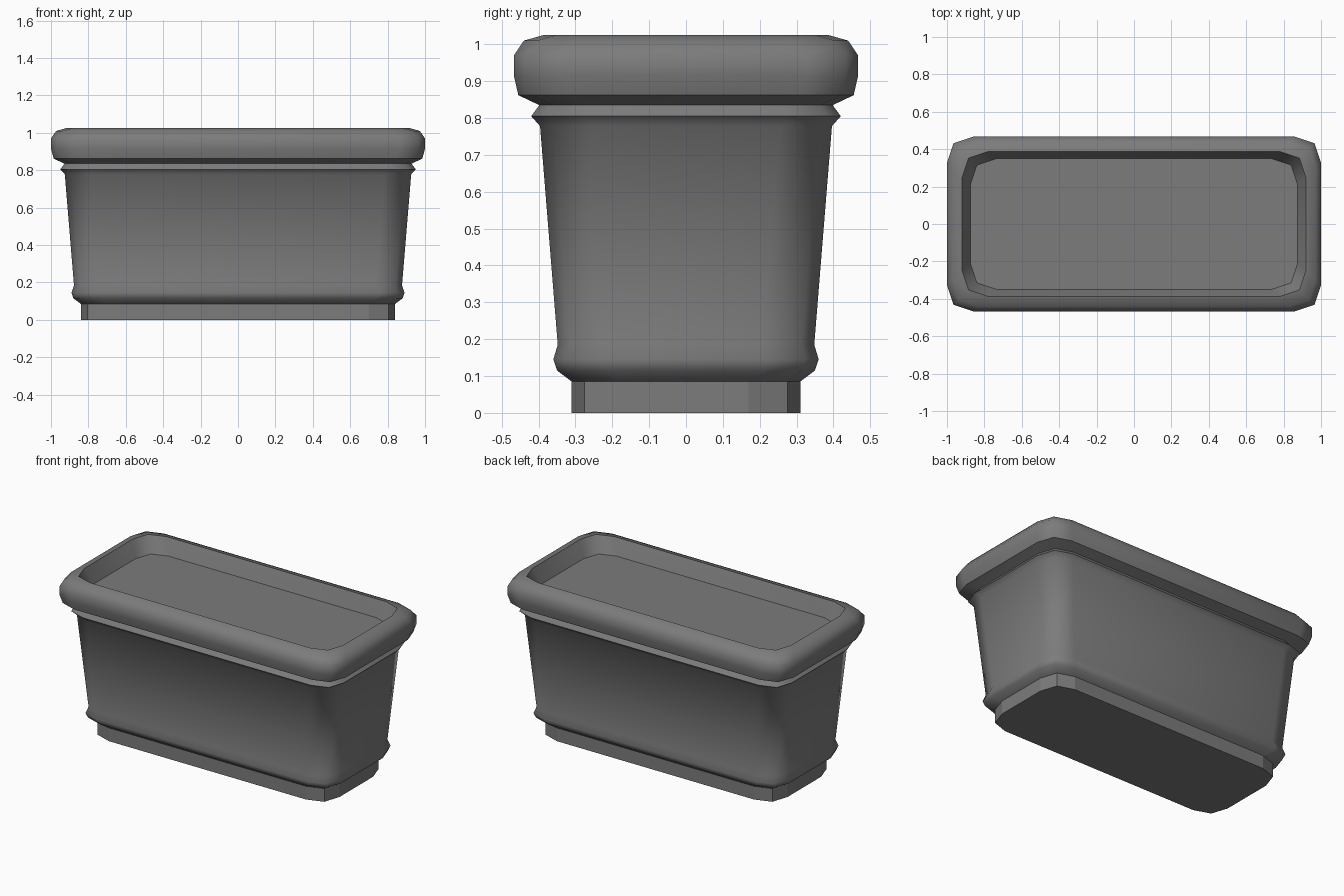
import bpy
import bmesh

cube = bpy.data.objects.get("Cube")
if cube:
    bpy.data.objects.remove(cube, do_unlink=True)

# Single stone-grey material
grey = bpy.data.materials.new("stone_grey")
grey.use_nodes = True
colour = (0.2, 0.2, 0.2, 1)
grey.diffuse_color = colour
bsdf = next(n for n in grey.node_tree.nodes if n.type == 'BSDF_PRINCIPLED')
bsdf.inputs["Base Color"].default_value = colour
bsdf.inputs["Roughness"].default_value = 0.8


def outline(hx, hy, r=0.14, cut=0.035):
    """Rectangle whose corners are softened with three points, anticlockwise."""
    corner = [(hx, hy - r), (hx - cut, hy - cut), (hx - r, hy)]
    points = []
    for sx, sy in ((1, 1), (-1, 1), (-1, -1), (1, -1)):
        quarter = [(x * sx, y * sy) for x, y in corner]
        points += quarter if sx * sy > 0 else quarter[::-1]
    return points


def loft(name, profile, sharp=(), smooth=True, bottom=False, top=False):
    """Skin outlines of (half length, half width, height); sharp lists ring indices."""
    bm = bmesh.new()
    rings = [[bm.verts.new((x, y, z)) for x, y in outline(hx, hy)]
             for hx, hy, z in profile]
    count = len(rings[0])
    for low, high in zip(rings, rings[1:]):
        for i in range(count):
            j = (i + 1) % count
            bm.faces.new((low[i], low[j], high[j], high[i]))
    if bottom:
        bm.faces.new(rings[0][::-1])
    if top:
        bm.faces.new(rings[-1])
    for face in bm.faces:
        face.smooth = smooth
    for index in sharp:
        ring = rings[index]
        for i in range(count):
            edge = bm.edges.get((ring[i], ring[(i + 1) % count]))
            if edge:
                edge.smooth = False
    mesh = bpy.data.meshes.new(name)
    bm.to_mesh(mesh)
    bm.free()
    mesh.materials.append(grey)
    obj = bpy.data.objects.new(name, mesh)
    bpy.context.collection.objects.link(obj)
    return obj


# Plain faceted foot
loft("foot", [(0.84, 0.31, 0), (0.84, 0.31, 0.085)], smooth=False, bottom=True)

# Tapered body with a rounded lower bead
loft("body", [(0.84, 0.31, 0.085), (0.88, 0.35, 0.115), (0.89, 0.36, 0.145),
              (0.877, 0.348, 0.185), (0.926, 0.396, 0.778), (0.95, 0.42, 0.805)])

# Pointed collar under the rim
loft("collar", [(0.95, 0.42, 0.805), (0.928, 0.398, 0.835)])

# Rounded rim, running over the crest and down the inside wall
loft("rim", [(0.928, 0.398, 0.835), (0.985, 0.455, 0.862), (1.0, 0.467, 0.915),
             (1.0, 0.467, 0.97), (0.972, 0.44, 1.01), (0.92, 0.387, 1.025),
             (0.875, 0.35, 0.925)], sharp=(1, 5))

# Flat filling inside the rim
loft("soil", [(0.875, 0.35, 0.925)], smooth=False, top=True)
